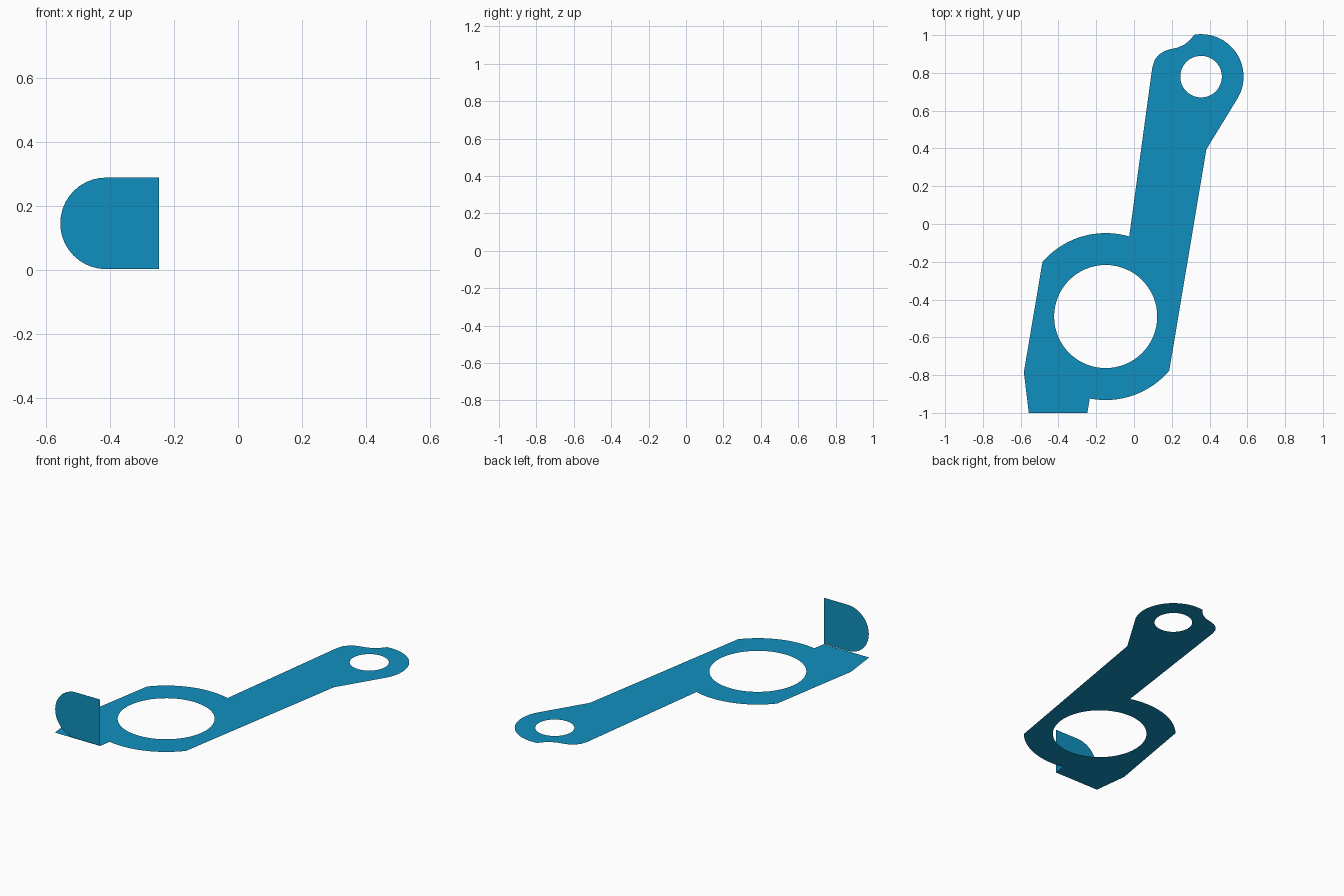
import bpy, bmesh
from math import cos, sin, radians
from mathutils import Vector

if "Cube" in bpy.data.objects:
    bpy.data.objects.remove(bpy.data.objects["Cube"])

blue = bpy.data.materials.new("blue_paint")
blue.diffuse_color = (0.005, 0.28, 0.52, 1)
blue.use_nodes = True
blue.node_tree.nodes["Principled BSDF"].inputs["Base Color"].default_value = blue.diffuse_color


def arc(cx, cy, r, a0, a1, n):
    """Points on an arc, angles in degrees, both ends included."""
    angles = [radians(a0 + (a1 - a0) * i / n) for i in range(n + 1)]
    return [(cx + r * cos(a), cy + r * sin(a)) for a in angles]


def circle(cx, cy, r, n=64):
    return arc(cx, cy, r, 0, 360, n)[:-1]


def sheet(name, loops, place, normal):
    """Flat sheet filled between an outline and its holes."""
    bm = bmesh.new()
    edges = []
    for loop in loops:
        vs = [bm.verts.new(place(*p)) for p in loop]
        edges += [bm.edges.new((v, vs[(i + 1) % len(vs)])) for i, v in enumerate(vs)]
    bmesh.ops.triangle_fill(bm, edges=edges, use_beauty=True, normal=normal)
    bm.normal_update()
    for f in bm.faces:
        if f.normal.dot(Vector(normal)) < 0:
            f.normal_flip()
    me = bpy.data.meshes.new(name)
    bm.to_mesh(me)
    bm.free()
    me.materials.append(blue)
    ob = bpy.data.objects.new(name, me)
    bpy.context.collection.objects.link(ob)
    return ob


# Bracket plate: large ring, slanted arm, small eye at the far end
RING = (-0.15, -0.49)
EYE = (0.355, 0.78)
outline = [(-0.557, -1.0), (-0.247, -1.0)]
outline += arc(*RING, 0.442, -101, -40.4, 16)
outline += [(0.383, 0.395)]
outline += arc(*EYE, 0.225, -29, 99, 28)
outline += [(0.297, 0.975), (0.27, 0.952), (0.235, 0.935), (0.19, 0.925),
            (0.16, 0.915), (0.132, 0.897), (0.11, 0.87), (0.097, 0.83)]
outline += arc(*RING, 0.442, 73.6, 139.2, 18)
outline += [(-0.583, -0.785)]
sheet("bracket_plate", [outline, circle(*RING, 0.273), circle(*EYE, 0.11)],
      lambda x, y: (x, y, 0), (0, 0, 1))

# Upright tab with a rounded end on the front edge
tab = [(-0.247, 0.002), (-0.247, 0.288)] + arc(-0.412, 0.145, 0.143, 90, 270, 20)
sheet("upright_tab", [tab], lambda x, z: (x, -1.0, z), (0, -1, 0))
